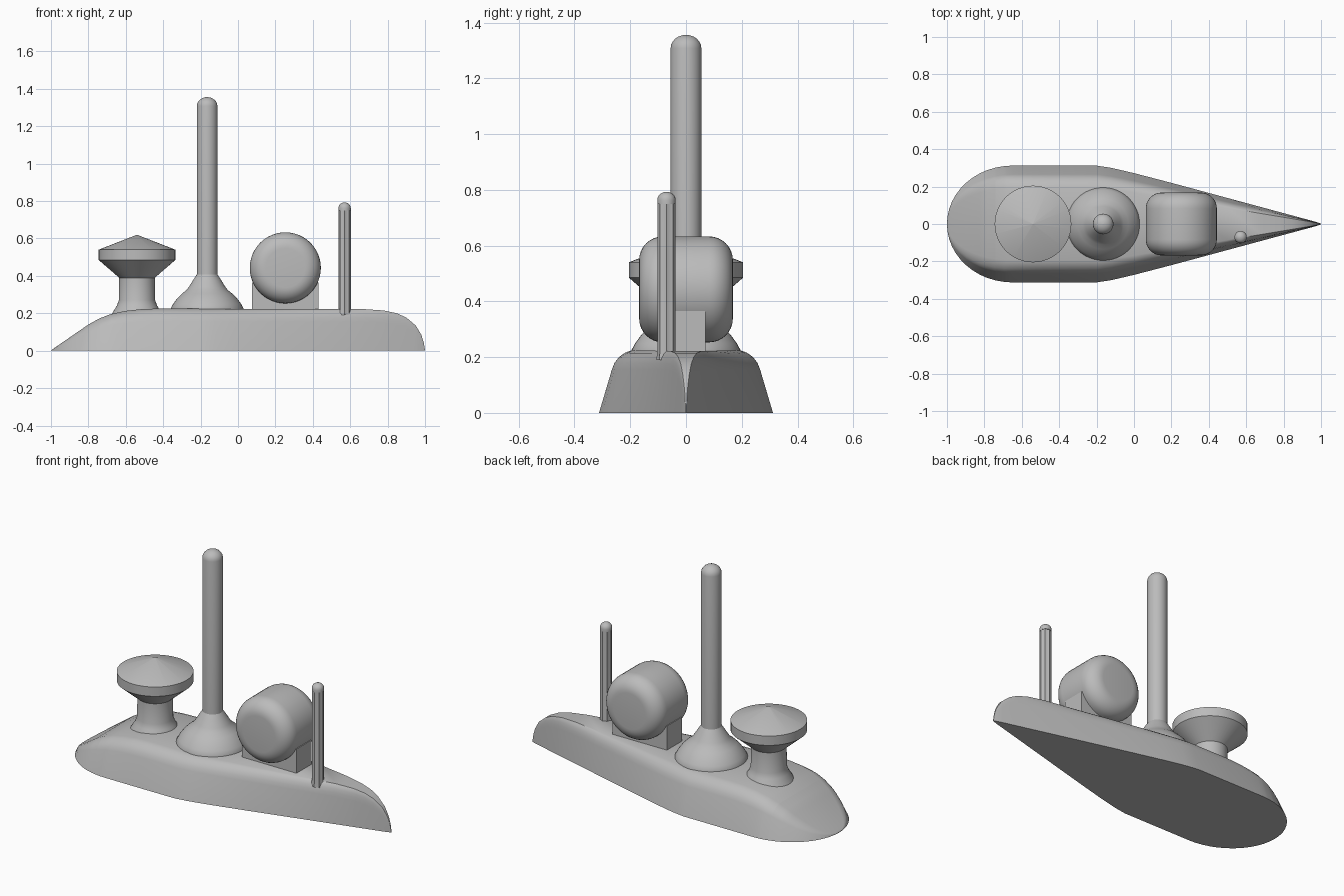
import bpy, bmesh
from math import pi, cos, sin, sqrt, radians

cube = bpy.data.objects.get("Cube")
if cube:
    bpy.data.objects.remove(cube, do_unlink=True)

grey = bpy.data.materials.new("plain grey")
grey.use_nodes = True
grey.diffuse_color = (0.5, 0.5, 0.5, 1)
grey.node_tree.nodes["Principled BSDF"].inputs["Base Color"].default_value = (0.5, 0.5, 0.5, 1)


def finish(name, bm, angle=30):
    bmesh.ops.remove_doubles(bm, verts=bm.verts, dist=0.0002)
    bmesh.ops.recalc_face_normals(bm, faces=bm.faces)
    mesh = bpy.data.meshes.new(name)
    bm.to_mesh(mesh)
    bm.free()
    mesh.materials.append(grey)
    obj = bpy.data.objects.new(name, mesh)
    bpy.context.collection.objects.link(obj)
    bpy.ops.object.select_all(action='DESELECT')
    obj.select_set(True)
    bpy.context.view_layer.objects.active = obj
    bpy.ops.object.shade_smooth_by_angle(angle=radians(angle))
    return obj


def skin(bm, rings):
    """Bridge closed rings of points and cap both ends."""
    loops = [[bm.verts.new(p) for p in ring] for ring in rings]
    for a, b in zip(loops, loops[1:]):
        for i in range(len(a)):
            j = (i + 1) % len(a)
            bm.faces.new((a[i], a[j], b[j], b[i]))
    bm.faces.new(loops[0])
    bm.faces.new(loops[-1])


def lathe(name, profile, x, y, sides=48, groove=1.0, angle=30):
    """Upright turned part; odd corners are scaled by groove."""
    rings = []
    for r, z in profile:
        rings.append([(x + r * (groove if i % 2 else 1) * cos(2 * pi * i / sides),
                       y + r * (groove if i % 2 else 1) * sin(2 * pi * i / sides), z)
                      for i in range(sides)])
    bm = bmesh.new()
    skin(bm, rings)
    return finish(name, bm, angle)


def dome(r, z, height, steps=6):
    return [(max(r * cos(pi / 2 * i / steps), 0.0005), z + height * sin(pi / 2 * i / steps))
            for i in range(steps + 1)]


def sample(keys, x):
    for (x0, v0), (x1, v1) in zip(keys, keys[1:]):
        if x <= x1:
            return v0 + (v1 - v0) * (x - x0) / (x1 - x0)
    return keys[-1][1]


# Hull: cross-sections follow a deck height line and a plan outline
deck = [(-1, 0.002), (-0.8, 0.14), (-0.74, 0.173), (-0.68, 0.196), (-0.6, 0.213),
        (-0.52, 0.222), (-0.44, 0.225), (0.68, 0.222), (0.78, 0.215), (0.85, 0.2),
        (0.9, 0.177), (0.95, 0.135), (0.98, 0.085), (0.993, 0.045), (1, 0.004)]
outline = [(-0.65, 0.312), (-0.2, 0.312), (-0.12, 0.3), (0, 0.272), (0.2, 0.22),
           (0.5, 0.139), (0.8, 0.058), (0.96, 0.015), (1, 0.002)]
section = [(1, 0), (0.85, 0.7), (0.82, 0.8), (0.77, 0.89), (0.7, 0.96), (0.62, 1)]


def half_width(x):
    if x < -0.65:
        return max(0.312 * sqrt(max(0, 1 - ((x + 0.65) / 0.35) ** 2)), 0.003)
    return sample(outline, x)


stations = {k[0] for k in deck + outline}
stations |= {-0.65 - 0.35 * sin(pi / 2 * i / 12) for i in range(13)}
rings = []
for x in sorted(stations):
    w, h = half_width(x), sample(deck, x)
    side = [(x, w * a, h * b) for a, b in section]
    rings.append(side + [(x, -y, z) for _, y, z in reversed(side)])
bm = bmesh.new()
skin(bm, rings)
finish("hull", bm, 35)

# Mast with its flared base
lathe("mast_base", [(0.195, 0.215), (0.195, 0.226), (0.182, 0.25), (0.16, 0.28), (0.135, 0.305),
                    (0.11, 0.325), (0.095, 0.345), (0.075, 0.378), (0.054, 0.41)], -0.165, 0, 48, 1, 40)
lathe("mast", [(0.055, 0.38)] + dome(0.055, 1.308, 0.048), -0.165, 0)

# Mushroom-shaped post near the stern
lathe("mushroom_post", [(0.145, 0.17), (0.13, 0.205), (0.108, 0.24), (0.097, 0.27), (0.095, 0.39),
                        (0.205, 0.485), (0.205, 0.54), (0.0005, 0.62)], -0.54, 0, 48, 1, 25)

# Drum: cylinder lying across the deck with rounded rims
R, half, rim = 0.19, 0.168, 0.085
edge = [(R - rim + rim * sin(pi / 2 * i / 8), half - rim + rim * cos(pi / 2 * i / 8)) for i in range(9)]
shape = edge + [(r, -y) for r, y in reversed(edge)]
bm = bmesh.new()
skin(bm, [[(0.253 + r * cos(2 * pi * i / 48), y, 0.443 + r * sin(2 * pi * i / 48))
           for i in range(48)] for r, y in shape])
finish("drum", bm, 40)

# Block carrying the drum
bm = bmesh.new()
bmesh.ops.create_cube(bm, size=1)
for v in bm.verts:
    v.co = (0.253 + v.co.x * 0.355, v.co.y * 0.14, 0.285 + v.co.z * 0.16)
finish("drum_block", bm)

# Thin fluted pole toward the bow
lathe("pole", [(0.036, 0.19), (0.033, 0.225), (0.033, 0.758)], 0.57, -0.07, 16, 0.86, 20)
lathe("pole_cap", [(0.033, 0.75)] + dome(0.033, 0.763, 0.03), 0.57, -0.07, 24)
